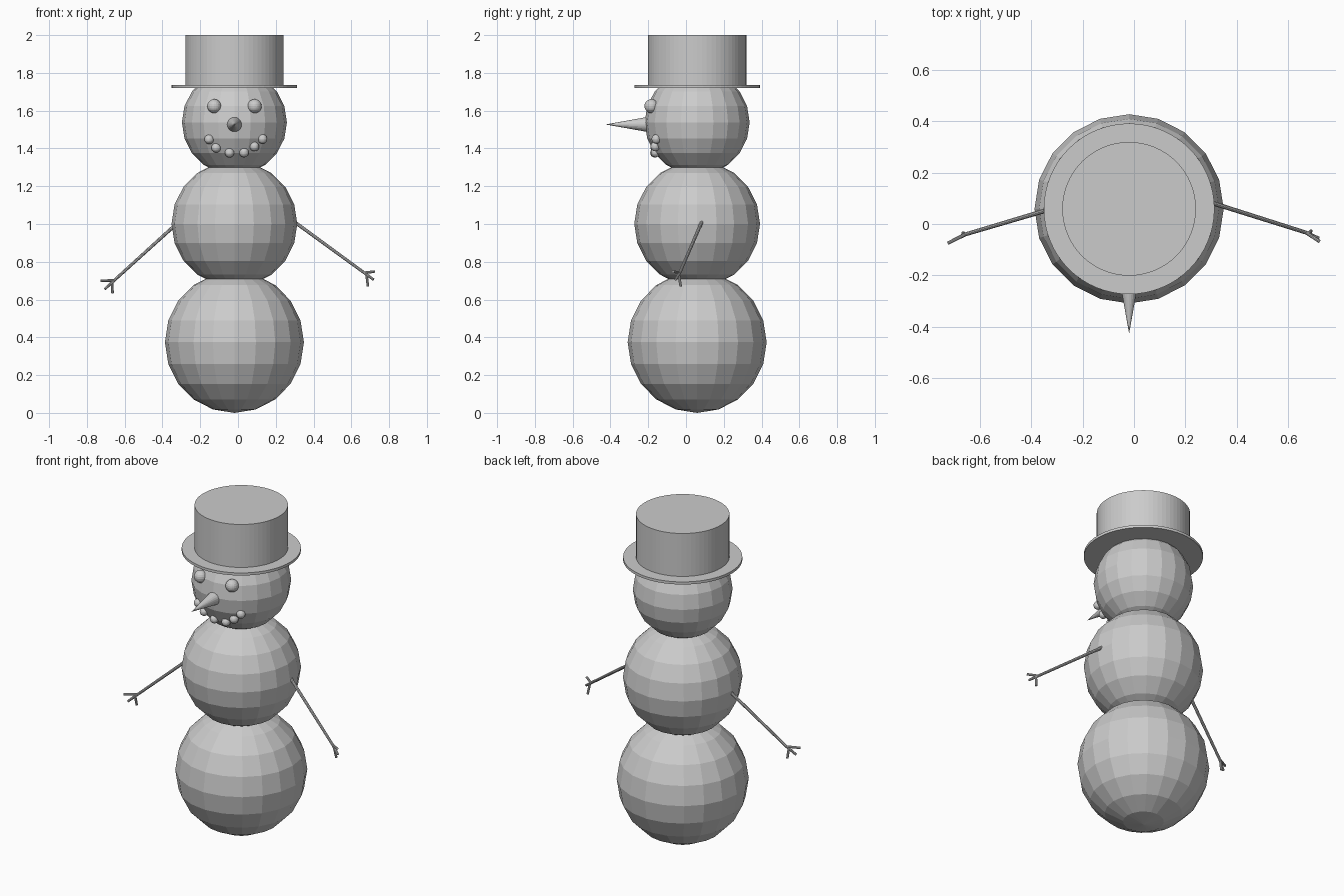
import bpy, bmesh, math
from mathutils import Vector, Matrix

if "Cube" in bpy.data.objects:
    bpy.data.objects.remove(bpy.data.objects["Cube"])

CX, CY = -0.019, 0.059   # vertical axis of the body

grey = bpy.data.materials.new("plain_grey")
grey.diffuse_color = (0.6, 0.6, 0.6, 1)
grey.use_nodes = True
grey.node_tree.nodes["Principled BSDF"].inputs["Base Color"].default_value = grey.diffuse_color


def finish(name, bm):
    me = bpy.data.meshes.new(name)
    bm.to_mesh(me)
    bm.free()
    me.materials.append(grey)
    ob = bpy.data.objects.new(name, me)
    bpy.context.collection.objects.link(ob)
    return ob


def ball(name, centre, r, rz=None, seg=20, rings=10):
    bm = bmesh.new()
    m = Matrix.Translation(centre) @ Matrix.Diagonal((r, r, rz or r, 1))
    bmesh.ops.create_uvsphere(bm, u_segments=seg, v_segments=rings, radius=1, matrix=m)
    return finish(name, bm)


def add_rod(bm, a, b, r1, r2, seg):
    a, b = Vector(a), Vector(b)
    d = b - a
    m = Matrix.Translation((a + b) / 2) @ d.to_track_quat('Z', 'Y').to_matrix().to_4x4()
    bmesh.ops.create_cone(bm, cap_ends=True, segments=seg, radius1=r1, radius2=r2,
                          depth=d.length, matrix=m)


def rod(name, a, b, r1, r2, seg):
    bm = bmesh.new()
    add_rod(bm, a, b, r1, r2, seg)
    return finish(name, bm)


# three stacked body balls
ball("bottom_ball", (CX, CY, 0.374), 0.368, 0.374)
ball("middle_ball", (CX, CY, 1.001), 0.333)
ball("head_ball", (CX, CY, 1.538), 0.278)

# hat
rod("hat_brim", (CX, CY, 1.72), (CX, CY, 1.736), 0.332, 0.332, 64)
rod("hat_crown", (CX, CY, 1.73), (CX, CY, 2.0), 0.26, 0.26, 64)

# eyes and nose
for side in (-1, 1):
    ball("eye", (CX + side * 0.107, -0.183, 1.624), 0.037)
rod("nose", (CX, -0.19, 1.527), (CX, -0.427, 1.527), 0.042, 0.0, 20)

# mouth pebbles lying on the head surface
for x, z in ((-0.153, 1.448), (-0.116, 1.403), (-0.045, 1.377),
             (0.032, 1.378), (0.087, 1.41), (0.130, 1.45)):
    y = CY - math.sqrt(0.277 ** 2 - (x - CX) ** 2 - (z - 1.538) ** 2)
    ball("mouth_pebble", (x, y, z), 0.025)


# twig arms with three fingers
def arm(name, start, wrist, tips):
    bm = bmesh.new()
    start, wrist = Vector(start), Vector(wrist)
    inner = start + (start - wrist) * 0.1
    add_rod(bm, inner, wrist, 0.0095, 0.008, 10)
    palm = wrist + (Vector(tips[1]) - wrist) * 0.25
    add_rod(bm, wrist, tips[1], 0.008, 0.007, 10)
    add_rod(bm, wrist, tips[0], 0.007, 0.007, 10)
    add_rod(bm, palm, tips[2], 0.007, 0.007, 10)
    finish(name, bm)


arm("right_arm", (0.31, 0.08, 1.003), (0.668, -0.033, 0.742),
    [(0.722, -0.068, 0.748), (0.717, -0.055, 0.706), (0.688, -0.028, 0.67)])
arm("left_arm", (-0.345, 0.052, 0.983), (-0.655, -0.04, 0.702),
    [(-0.725, -0.075, 0.699), (-0.704, -0.064, 0.656), (-0.664, -0.035, 0.634)])
